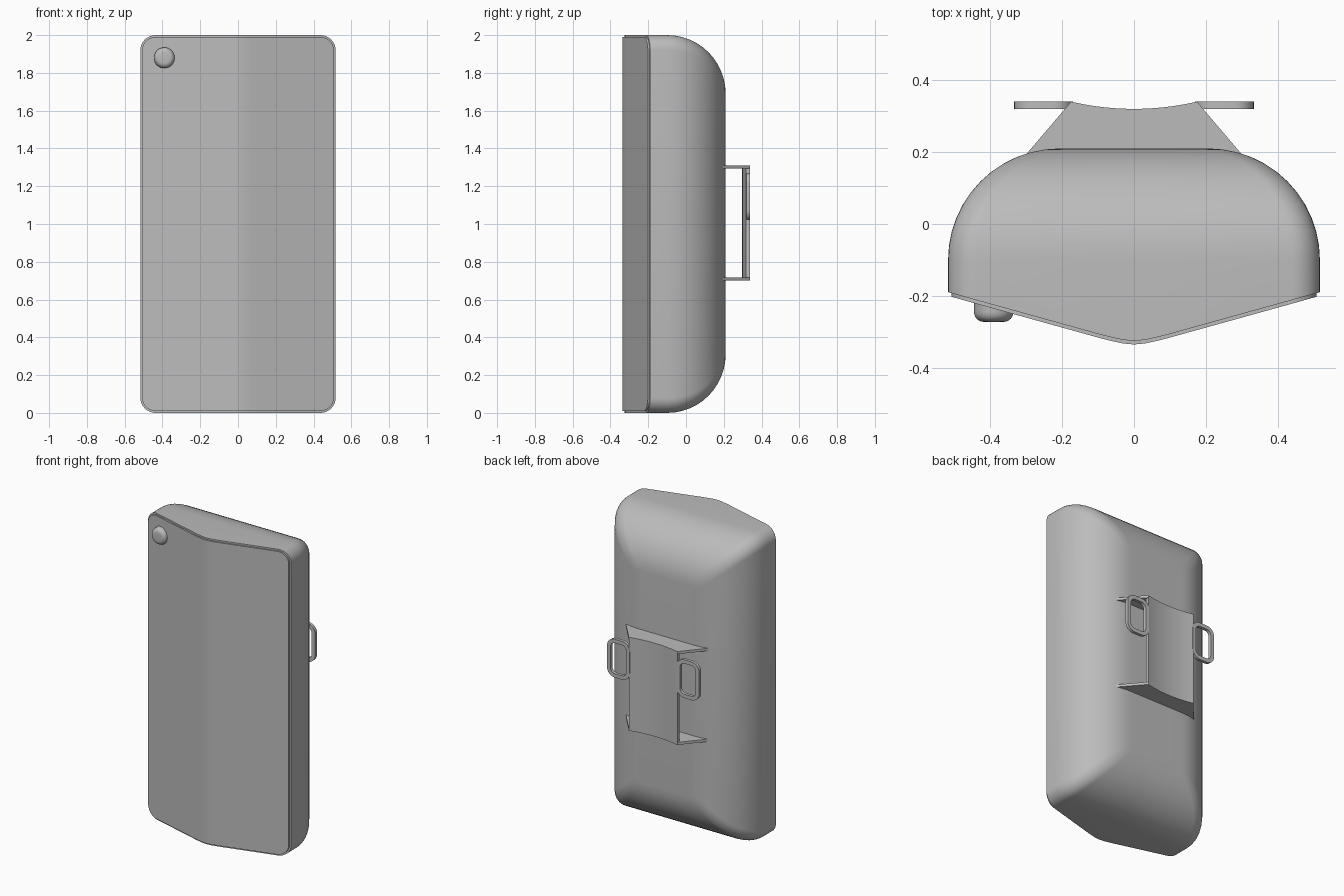
import bpy, bmesh
from math import sin, cos, pi, sqrt

cube = bpy.data.objects.get("Cube")
if cube:
    bpy.data.objects.remove(cube, do_unlink=True)

grey = bpy.data.materials.new("plain grey")
grey.use_nodes = True
grey.diffuse_color = (0.5, 0.5, 0.5, 1)
grey.node_tree.nodes["Principled BSDF"].inputs["Base Color"].default_value = (0.5, 0.5, 0.5, 1)


def half_outline(w, h, r, extras=()):
    """Upper half of a rounded rectangle, from +x to -x."""
    arc = [(w - r + r * cos(i * pi / 16), h - r + r * sin(i * pi / 16)) for i in range(9)]
    return arc + [(x, h) for x in extras] + [(-x, z) for x, z in reversed(arc)]


def full_ring(half, depth, cx=0, cz=1):
    """Closed ring of points; depth gives y from x."""
    pts = half + [(x, -z) for x, z in reversed(half)]
    return [(cx + x, depth(x), cz + z) for x, z in pts]


def loft(name, rings, cyclic=False, angle=0.6):
    """Skin rings of equal size; cap with vertical strips or close the loop."""
    bm = bmesh.new()
    vr = [[bm.verts.new(p) for p in ring] for ring in rings]
    n = len(vr[0])
    pairs = list(zip(vr, vr[1:])) + ([(vr[-1], vr[0])] if cyclic else [])
    for a, b in pairs:
        for i in range(n):
            j = (i + 1) % n
            bm.faces.new((a[i], a[j], b[j], b[i]))
    if not cyclic:
        for ring in (vr[0], vr[-1]):
            for i in range(n // 2 - 1):
                bm.faces.new((ring[i], ring[i + 1], ring[n - 2 - i], ring[n - 1 - i]))
    bmesh.ops.recalc_face_normals(bm, faces=bm.faces)
    mesh = bpy.data.meshes.new(name)
    bm.to_mesh(mesh)
    bm.free()
    mesh.materials.append(grey)
    obj = bpy.data.objects.new(name, mesh)
    bpy.context.collection.objects.link(obj)
    bpy.ops.object.select_all(action='DESELECT')
    obj.select_set(True)
    bpy.context.view_layer.objects.active = obj
    bpy.ops.object.shade_smooth_by_angle(angle=angle)
    return obj


def vee(offset):
    """Shallow front wedge with a softened ridge."""
    return lambda x: -0.335 + offset + 0.283 * (sqrt(x * x + 0.0016) - 0.04)


def flat(y):
    return lambda x: y


# Housing: wedge front, straight sides, large rounded back edge
ridge = [0.09, 0.06, 0.03, 0, -0.03, -0.06, -0.09]
R = 0.31
rings = [full_ring(half_outline(0.517, 1.0, 0.08, ridge), vee(0.01))]
for i in range(13):
    a = i * pi / 24
    d = R * (1 - cos(a))
    half = half_outline(0.517 - d, 1.0 - d, 0.08 * (1 - 0.6 * d / R), ridge)
    rings.append(full_ring(half, flat(-0.1 + R * sin(a))))
loft("housing", rings)

# Thin front panel
panel = half_outline(0.508, 0.99, 0.072, ridge)
loft("front_panel", [full_ring(panel, vee(0)), full_ring(panel, vee(0.012))])

# Round button with softened rim
profile = [(0.055, -0.2), (0.055, -0.245)]
profile += [(0.028 + 0.027 * cos(i * pi / 12), -0.245 - 0.027 * sin(i * pi / 12)) for i in range(1, 7)]
rings = []
for r, y in profile:
    half = [(r * cos((i + 0.5) * pi / 16), r * sin((i + 0.5) * pi / 16)) for i in range(16)]
    rings.append(full_ring(half, flat(y), -0.39, 1.88))
loft("button", rings)


def hollow(x):
    """Concave back edge of the belt bracket."""
    return 0.32 + 0.02 * (x / 0.175) ** 2


# Belt bracket: curved strap and two flared shelves
xs = [0.175 * (1 - i / 6) for i in range(13)]
outer = [(x, hollow(x)) for x in xs]
strap = outer + [(x, y - 0.023) for x, y in reversed(outer)]
shelf = outer + [(x * 0.32 / 0.175, 0.17) for x in reversed(xs)]
for name, shape, low, high in (("bracket_strap", strap, 0.70, 1.31),
                               ("bracket_top_shelf", shelf, 1.293, 1.31),
                               ("bracket_bottom_shelf", shelf, 0.70, 0.717)):
    loft(name, [[(x, y, z) for x, y in shape] for z in (low, high)])

# Side loops on the strap
big = half_outline(0.082, 0.125, 0.055)
small = half_outline(0.057, 0.1, 0.032)
for side, name in ((1, "left_loop"), (-1, "right_loop")):
    loft(name, [full_ring(h, flat(y), side * 0.251, 1.145)
                for h, y in ((big, 0.32), (big, 0.34), (small, 0.34), (small, 0.32))], cyclic=True)
